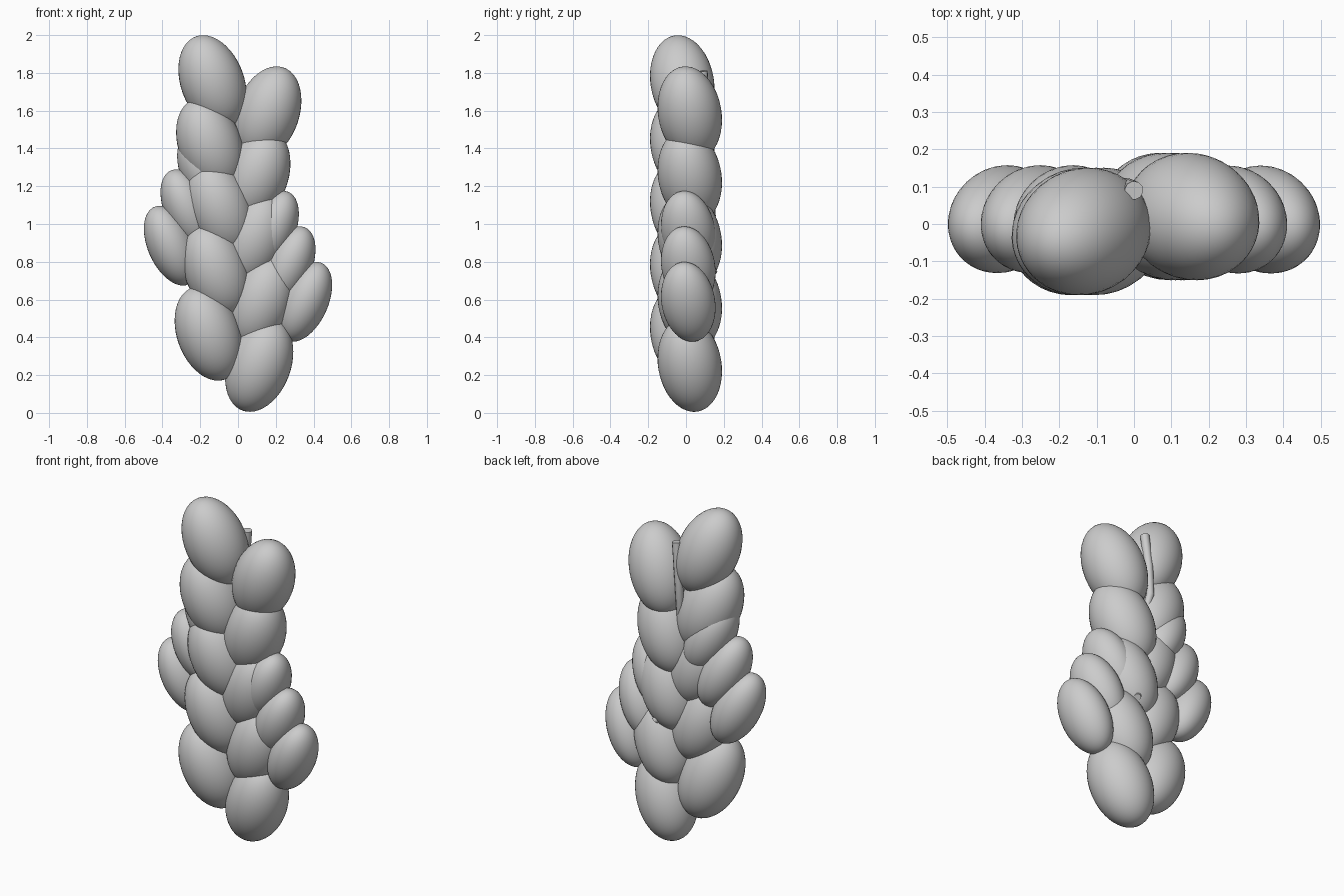
import bpy
from math import radians

if "Cube" in bpy.data.objects:
    bpy.data.objects.remove(bpy.data.objects["Cube"])


def grain(name, loc, radii, lean):
    """Egg-shaped grain leaning sideways, tip slightly forward."""
    bpy.ops.mesh.primitive_uv_sphere_add(segments=40, ring_count=24, location=loc,
                                         rotation=(radians(9), radians(lean), 0))
    ob = bpy.context.object
    ob.name = name
    ob.scale = radii
    bpy.ops.object.shade_smooth()
    return ob


def stalk(name, points, radius):
    """Thin tapered tube through a few points."""
    cu = bpy.data.curves.new(name, 'CURVE')
    cu.dimensions = '3D'
    cu.bevel_depth = radius
    cu.bevel_resolution = 3
    cu.use_fill_caps = True
    sp = cu.splines.new('POLY')
    sp.points.add(len(points) - 1)
    for i, (p, c) in enumerate(zip(sp.points, points)):
        p.co = (*c, 1)
        p.radius = 1 - 0.25 * i / (len(points) - 1)
    ob = bpy.data.objects.new(name, cu)
    bpy.context.collection.objects.link(ob)


BIG = (0.168, 0.168, 0.26)
SMALL = (0.124, 0.142, 0.226)
STEP = 0.3325

# two alternating main rows, from bottom to top
left_x = [-0.155, -0.115, -0.095, -0.147, -0.135]
right_x = [0.112, 0.12, 0.085, 0.097, 0.155]
for i in range(5):
    grain(f"left_grain_{i + 1}", (left_x[i], -0.02, 0.42 + STEP * i), BIG, -20)
    grain(f"right_grain_{i + 1}", (right_x[i], 0.02, 0.255 + STEP * i), BIG, 20)

# side branches, outermost grain first
for i in range(3):
    grain(f"left_side_grain_{i + 1}", (-0.353 + 0.088 * i, 0.013, 0.885 + 0.193 * i), SMALL, -24)
    grain(f"right_side_grain_{i + 1}", (0.353 - 0.088 * i, 0.012, 0.588 + 0.188 * i), SMALL, 24)

# stem showing at the back, and a small branch stub
stalk("stem", [(0.0, 0.09, 1.81), (-0.02, 0.10, 1.62), (-0.03, 0.10, 1.45),
               (0.0, 0.04, 1.2), (0.0, 0.0, 0.5)], 0.025)
stalk("branch_stub", [(0.0, 0.05, 0.9), (0.07, 0.12, 0.79), (0.10, 0.15, 0.74)], 0.025)
